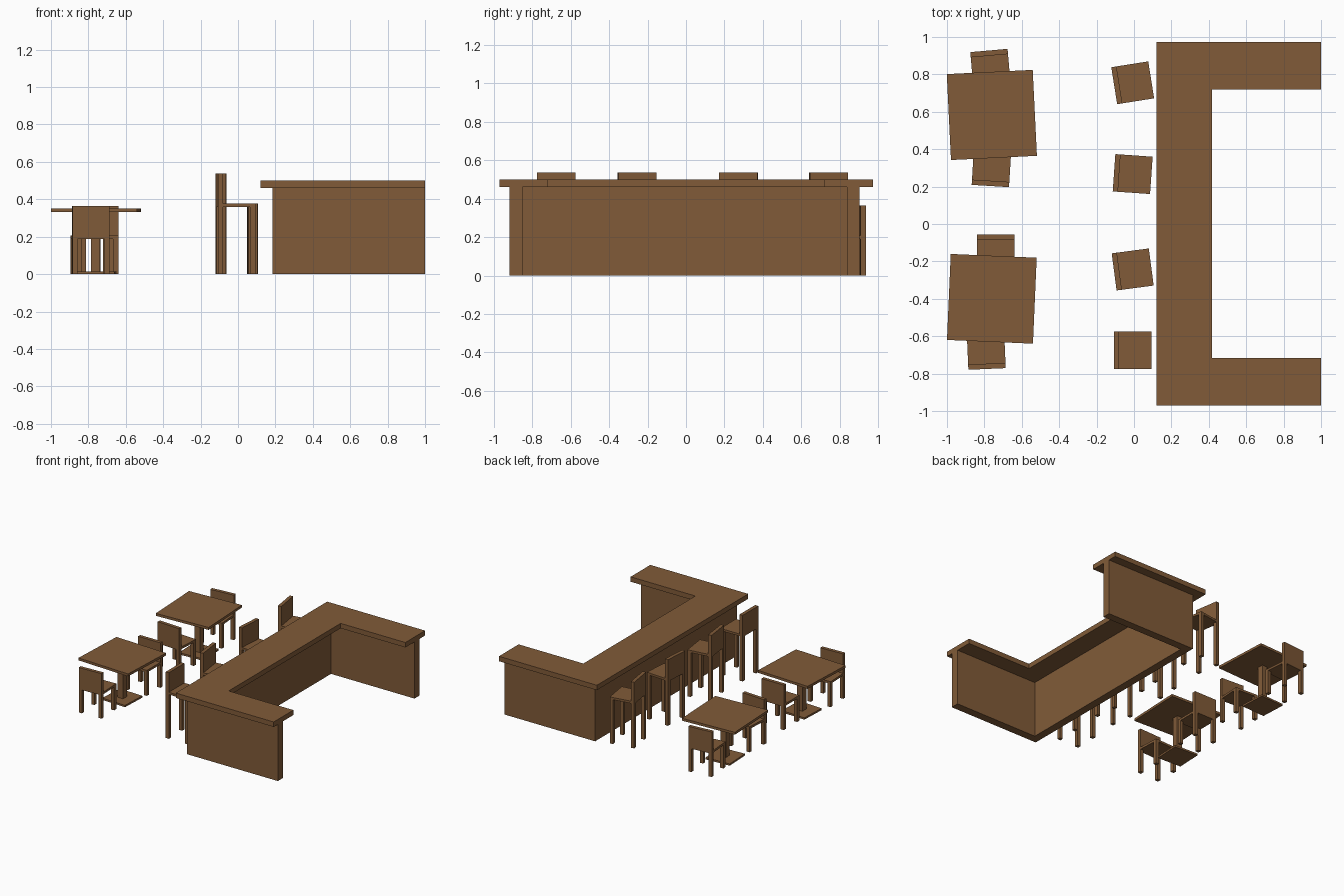
import bpy, bmesh
from math import radians
from mathutils import Matrix

if "Cube" in bpy.data.objects:
    bpy.data.objects.remove(bpy.data.objects["Cube"])

wood = bpy.data.materials.new("brown_wood")
wood.diffuse_color = (0.22, 0.105, 0.04, 1)
wood.use_nodes = True
wood.node_tree.nodes["Principled BSDF"].inputs["Base Color"].default_value = wood.diffuse_color


def add_object(name, bm, place=Matrix()):
    bmesh.ops.recalc_face_normals(bm, faces=bm.faces)
    mesh = bpy.data.meshes.new(name)
    bm.to_mesh(mesh)
    bm.free()
    mesh.materials.append(wood)
    obj = bpy.data.objects.new(name, mesh)
    obj.matrix_world = place
    bpy.context.collection.objects.link(obj)


def box(name, x, y, z, place=Matrix()):
    """Box from (min, max) ranges, in the local frame of place."""
    bm = bmesh.new()
    bmesh.ops.create_cube(bm, size=1)
    for v in bm.verts:
        for i, (lo, hi) in enumerate((x, y, z)):
            v.co[i] = lo if v.co[i] < 0 else hi
    add_object(name, bm, place)


def prism(name, outline, z0, z1):
    """Outline in the xy plane extruded upwards."""
    bm = bmesh.new()
    face = bm.faces.new([bm.verts.new((x, y, z0)) for x, y in outline])
    top = bmesh.ops.extrude_face_region(bm, geom=[face])["geom"]
    for v in top:
        if isinstance(v, bmesh.types.BMVert):
            v.co.z = z1
    add_object(name, bm)


def frame(x, y, degrees):
    return Matrix.Translation((x, y, 0)) @ Matrix.Rotation(radians(degrees), 4, 'Z')


def chair(name, x, y, degrees, seat_top, back_top):
    """Square chair whose backrest is on local -y."""
    m, h, t = frame(x, y, degrees), 0.1, 0.028
    under = seat_top - 0.018
    box(name + "_seat", (-h, h), (-h + t, h), (under, seat_top), m)
    box(name + "_back", (-h, h), (-h, -h + t), (under, back_top), m)
    for sx, lx in (("left", -h), ("right", h - t)):
        for sy, ly in (("back", -h), ("front", h - t)):
            box(f"{name}_{sy}_{sx}_leg", (lx, lx + t), (ly, ly + t), (0, under), m)


def table(x, y, degrees):
    m = frame(x, y, degrees)
    box("table_top", (-0.23, 0.23), (-0.23, 0.23), (0.332, 0.352), m)
    box("table_post", (-0.024, 0.024), (-0.024, 0.024), (0.015, 0.332), m)
    box("table_base", (-0.105, 0.105), (-0.105, 0.105), (0, 0.015), m)


# U-shaped bar counter: thin walls under an overhanging top
prism("counter_wall", [(1, -0.917), (0.185, -0.917), (0.185, 0.902), (1, 0.902),
                       (1, 0.837), (0.25, 0.837), (0.25, -0.85), (1, -0.85)], 0, 0.46)
prism("counter_top", [(1, -0.97), (0.12, -0.97), (0.12, 0.973), (1, 0.973),
                      (1, 0.72), (0.418, 0.72), (0.418, -0.717), (1, -0.717)], 0.46, 0.5)

# Tall stools facing the counter
for x, y, turn in ((-0.007, 0.755, 9), (-0.007, 0.267, -4),
                   (-0.007, -0.243, 7.5), (-0.007, -0.675, 0)):
    chair("bar_stool", x, y, turn - 90, 0.378, 0.537)

# Tables with two facing chairs each
table(-0.76, 0.583, 2.8)
table(-0.76, -0.4, -2.5)
for x, y, turn in ((-0.767, 0.828, 185), (-0.762, 0.303, -3.5),
                   (-0.74, -0.155, 180), (-0.79, -0.675, 2.5)):
    chair("chair", x, y, turn, 0.207, 0.365)
